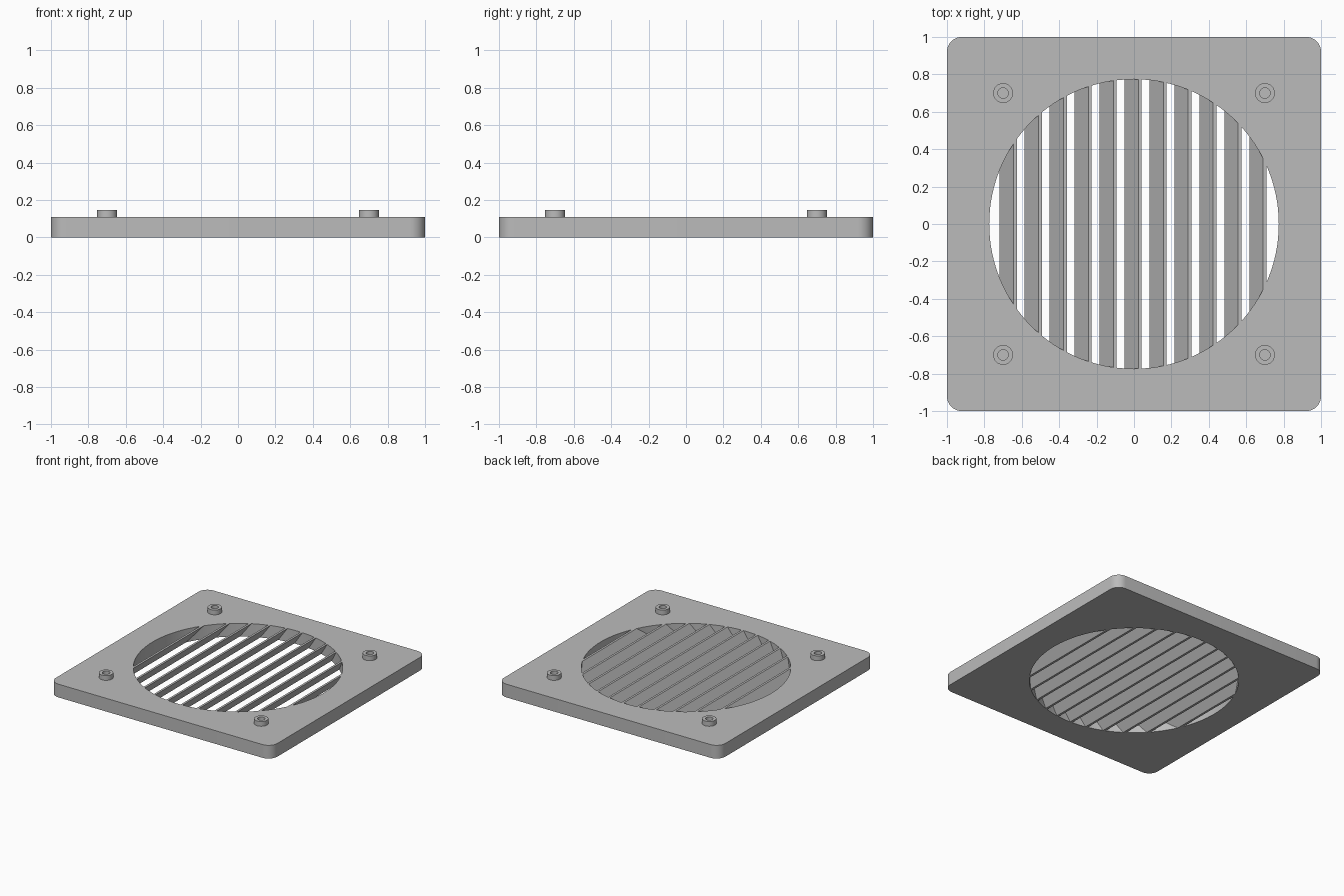
import bpy, bmesh, math
from mathutils import Matrix, Vector

if "Cube" in bpy.data.objects:
    bpy.data.objects.remove(bpy.data.objects["Cube"], do_unlink=True)

THICK = 0.108      # plate thickness
HOLE_R = 0.774     # round opening
PITCH = 0.1335     # slat spacing

grey = bpy.data.materials.new("light_grey")
grey.use_nodes = True
colour = (0.5, 0.5, 0.5, 1)
grey.diffuse_color = colour
grey.node_tree.nodes["Principled BSDF"].inputs["Base Color"].default_value = colour


def make_object(name, bm):
    bmesh.ops.recalc_face_normals(bm, faces=bm.faces)
    mesh = bpy.data.meshes.new(name)
    bm.to_mesh(mesh)
    bm.free()
    mesh.materials.append(grey)
    obj = bpy.data.objects.new(name, mesh)
    bpy.context.collection.objects.link(obj)
    return obj


def activate(obj):
    bpy.ops.object.select_all(action='DESELECT')
    obj.select_set(True)
    bpy.context.view_layer.objects.active = obj


def apply_boolean(obj, cutter, operation):
    mod = obj.modifiers.new("trim", 'BOOLEAN')
    mod.operation = operation
    mod.solver = 'EXACT'
    mod.object = cutter
    activate(obj)
    bpy.ops.object.modifier_apply(modifier=mod.name)


# Cylinder that cuts the opening and trims the slats
bm = bmesh.new()
bmesh.ops.create_cone(bm, cap_ends=True, segments=128, radius1=HOLE_R,
                      radius2=HOLE_R, depth=1)
cutter = make_object("opening_cutter", bm)
cutter.hide_render = True

# Square plate with rounded corners
bm = bmesh.new()
bmesh.ops.create_cube(bm, size=1, matrix=Matrix.Translation((0, 0, THICK / 2))
                      @ Matrix.Diagonal((2, 2, THICK, 1)))
corners = [e for e in bm.edges
           if abs(e.verts[0].co.z - e.verts[1].co.z) > THICK / 2]
bmesh.ops.bevel(bm, geom=corners, offset=0.08, segments=10, profile=0.5,
                affect='EDGES')
plate = make_object("plate", bm)
apply_boolean(plate, cutter, 'DIFFERENCE')

# Slanted slats: a leaning parallelogram section run along y
section = [(-0.051, 0), (-0.033, 0), (0.041, THICK), (0.023, THICK)]
bm = bmesh.new()
for i in range(-5, 6):
    ring = [bm.verts.new((i * PITCH + x, -0.9, z)) for x, z in section]
    face = bm.faces.new(ring)
    new = bmesh.ops.extrude_face_region(bm, geom=[face], use_keep_orig=True)
    moved = [g for g in new["geom"] if isinstance(g, bmesh.types.BMVert)]
    bmesh.ops.translate(bm, verts=moved, vec=(0, 1.8, 0))
slats = make_object("slats", bm)
apply_boolean(slats, cutter, 'INTERSECT')
bpy.data.objects.remove(cutter, do_unlink=True)

# Four hollow bosses, turned from a profile
profile = [(0.053, THICK), (0.053, 0.147), (0.028, 0.147), (0.028, THICK)]
for side, sx in (("left", 1), ("right", -1)):
    for end, sy in (("front", -1), ("back", 1)):
        bm = bmesh.new()
        verts = [bm.verts.new((r, 0, z)) for r, z in profile]
        edges = [bm.edges.new(pair) for pair in zip(verts, verts[1:] + verts[:1])]
        bmesh.ops.spin(bm, geom=verts + edges, cent=(0, 0, 0), axis=(0, 0, 1),
                       angle=2 * math.pi, steps=32)
        bmesh.ops.remove_doubles(bm, verts=bm.verts, dist=0.0001)
        boss = make_object(f"{end}_{side}_boss", bm)
        boss.location = Vector((0.7 * sx, 0.7 * sy, 0))
        activate(boss)
        bpy.ops.object.shade_smooth_by_angle(angle=math.radians(30))

for obj in (plate, slats):
    activate(obj)
    bpy.ops.object.shade_smooth_by_angle(angle=math.radians(30))
